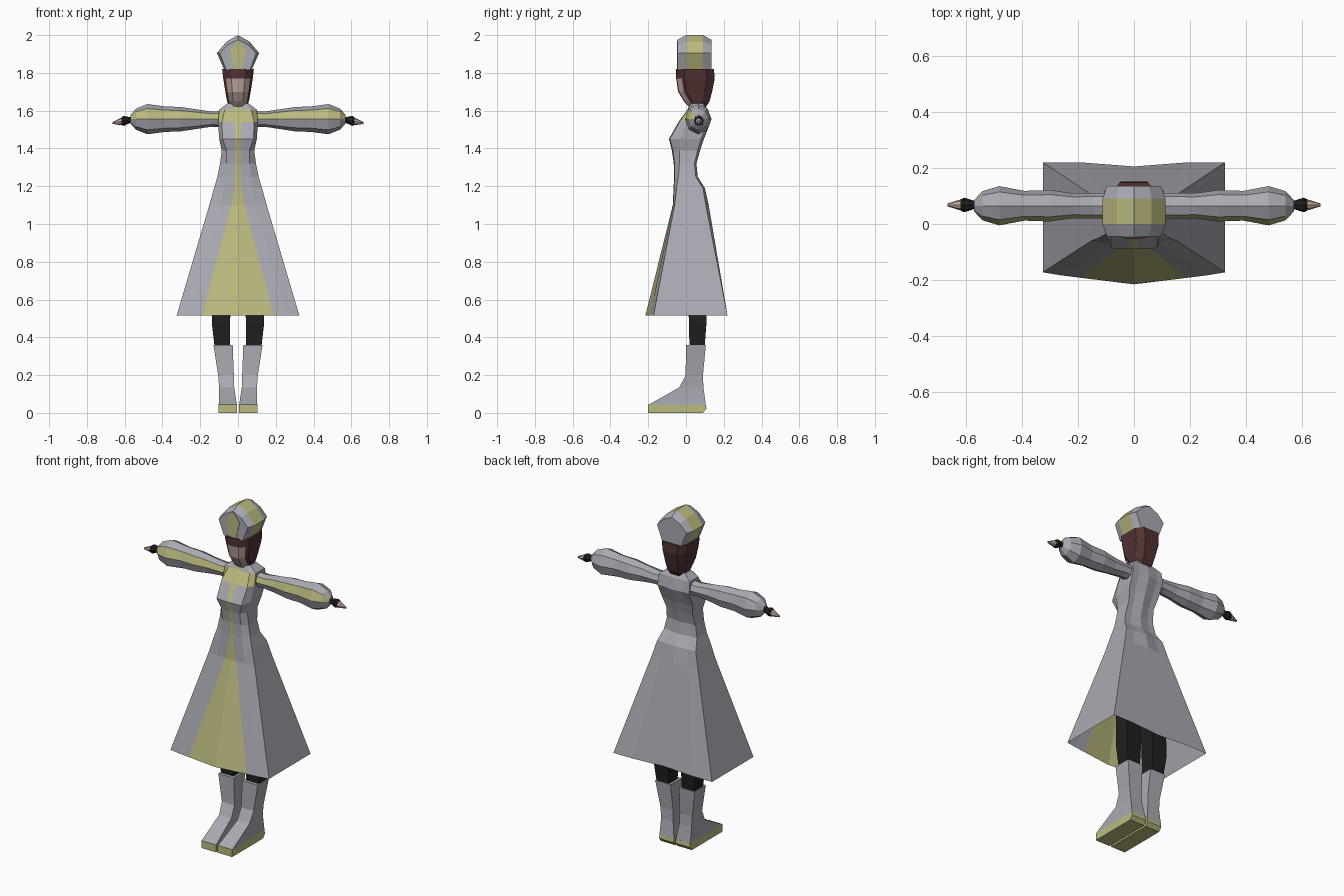
import bpy, bmesh, math

if "Cube" in bpy.data.objects:
    bpy.data.objects.remove(bpy.data.objects["Cube"])

def material(name, rgb):
    m = bpy.data.materials.new(name)
    m.diffuse_color = (*rgb, 1)
    m.use_nodes = True
    m.node_tree.nodes["Principled BSDF"].inputs["Base Color"].default_value = m.diffuse_color
    return m

GREY = material("grey_cloth", (.40, .40, .45))
YELLOW = material("yellow_trim", (.50, .49, .21))
HAIR = material("brown_hair", (.085, .032, .032))
SKIN = material("skin", (.52, .38, .33))
BLACK = material("black_cloth", (.014, .014, .014))


def loft(name, rings, mats, rule=None, caps=(True, True), mirror=False):
    """Skin closed rings; rule(row, column) gives the material index."""
    bm = bmesh.new()
    rows = [[bm.verts.new(p) for p in r] for r in rings]
    n = len(rows[0])
    for i in range(len(rows) - 1):
        for j in range(n):
            k = (j + 1) % n
            f = bm.faces.new((rows[i][j], rows[i][k], rows[i + 1][k], rows[i + 1][j]))
            f.material_index = rule(i, j) if rule else 0
    if caps[0]:
        bm.faces.new(rows[0][::-1])
    if caps[1]:
        bm.faces.new(rows[-1])
    bmesh.ops.recalc_face_normals(bm, faces=bm.faces[:])
    me = bpy.data.meshes.new(name)
    bm.to_mesh(me)
    bm.free()
    for m in mats:
        me.materials.append(m)
    ob = bpy.data.objects.new(name, me)
    bpy.context.collection.objects.link(ob)
    if mirror:
        ob.modifiers.new("mirror", 'MIRROR').use_mirror_merge = False
    return ob


def symmetric(half, z):
    """Full ring from a right half running front centre to back centre."""
    left = [(-x, y) for x, y in half[-2:0:-1]]
    return [(x, y, z) for x, y in half + left]


def box_ring(x0, x1, y0, y1, z, z_front=None):
    zf = z if z_front is None else z_front
    return [(x0, y0, zf), (x1, y0, zf), (x1, y1, z), (x0, y1, z)]


def octagon(x, ry, rz, cy=.065, cz=1.555):
    return [(x, cy + ry * math.cos(k * math.pi / 4), cz + rz * math.sin(k * math.pi / 4))
            for k in range(8)]


# Dress: z, half width, front, stripe half width, panel half width, panel y, corner y, back corner y, back y
dress = [
    (.515, .325, -.215, .19, .26, -.183, -.172, .22, .205),
    (1.10, .152, -.07, .036, .09, -.068, -.06, .105, .12),
    (1.19, .127, -.066, .018, .075, -.064, -.05, .09, .10),
    (1.25, .109, -.063, .014, .07, -.06, -.04, .052, .062),
    (1.32, .095, -.065, .012, .06, -.06, -.035, .045, .055),
    (1.39, .086, -.075, .012, .06, -.07, -.035, .062, .075),
    (1.45, .10, -.09, .012, .082, -.086, -.03, .08, .095),
    (1.54, .105, -.04, .016, .085, -.035, .005, .12, .13),
    (1.605, .10, .008, .016, .07, .01, .025, .11, .115),
    (1.637, .058, .022, .012, .045, .025, .035, .09, .095)]
rings = []
for z, w, yf, s, p, yp, yc, yb, yB in dress:
    ys = yf + (yp - yf) * s / p
    rings.append(symmetric([(0, yf), (s, ys), (p, yp), (w, yc), (w, yb), (w * .6, yb), (0, yB)], z))
loft("dress", rings, [GREY, YELLOW],
     lambda i, j: int(j in (0, 11) or (i == 7 and j in (1, 2, 9, 10))), (False, True))

# Sleeves with a yellow strip on the upper front
sleeve = [(.06, .045, .045), (.14, .046, .040), (.22, .045, .052), (.30, .056, .064),
          (.39, .053, .068), (.48, .070, .080), (.54, .052, .056), (.57, .020, .022)]
loft("sleeve", [octagon(*s) for s in sleeve], [GREY, YELLOW],
     lambda i, j: int(j == 3), mirror=True)

# Glove cuffs and pointed hands
loft("glove", [octagon(x, r, r, .068, 1.552 - d) for x, r, d in
               ((.56, .012, 0), (.605, .026, .006), (.618, .02, .008))], [BLACK], mirror=True)
loft("hand", [octagon(x, a, b, .068, 1.545 - d) for x, a, b, d in
              ((.60, .02, .02, 0), (.625, .018, .018, .003), (.665, .005, .005, .01))],
     [SKIN], mirror=True)

# Head: hair shell with the face on its front columns
head = [(1.62, .046, .015, .105), (1.65, .058, -.012, .125), (1.70, .067, -.042, .138),
        (1.77, .078, -.052, .152), (1.82, .084, -.054, .148)]
rings = [symmetric([(0, yf), (w * .45, yf + .004), (w * .82, yf + .03), (w, yf + .045),
                    (w, yb - .04), (w * .6, yb), (0, yb)], z) for z, w, yf, yb in head]
loft("head", rings, [HAIR, SKIN], lambda i, j: int(i < 3 and j in (0, 1, 10, 11)))

# Hat: a peaked outline carried from front to back, yellow over the middle
def hat_ring(y, k, top):
    return [(x * k, y, 1.90 + (z - 1.90) * (top if z > 1.9 else 1)) for x, z in
            ((-.072, 1.815), (.072, 1.815), (.112, 1.905), (.062, 1.965), (0, 2.0),
             (-.062, 1.965), (-.112, 1.905))]

loft("hat", [hat_ring(-.045, .86, .75), hat_ring(.0, 1, 1), hat_ring(.09, 1, 1),
             hat_ring(.135, .86, .75)], [GREY, YELLOW], lambda i, j: int(i == 1))
# Yellow kite plate on the hat front
kite = [(-.02, 1.818), (.02, 1.818), (.043, 1.92), (0, 1.972), (-.043, 1.92)]
loft("hat_badge", [[(x, y, z) for x, z in kite] for y in (-.044, -.048)], [YELLOW])

# Legs
loft("leg", [box_ring(.042, .118, .02, .095, .30), box_ring(.042, .138, .015, .108, .47),
             box_ring(.03, .14, .01, .10, .90)], [BLACK], mirror=True)

# Boots and soles
loft("boot", [box_ring(.006, .102, -.2, .105, .042), box_ring(.02, .100, -.035, .092, .135),
              box_ring(.022, .105, -.002, .09, .20), box_ring(.028, .13, .0, .105, .36)],
     [GREY], mirror=True)
loft("sole", [box_ring(.006, .102, -.2, .09, .0), box_ring(.006, .102, -.2, .108, .022),
              box_ring(.006, .102, -.2, .105, .044)], [YELLOW], mirror=True)
